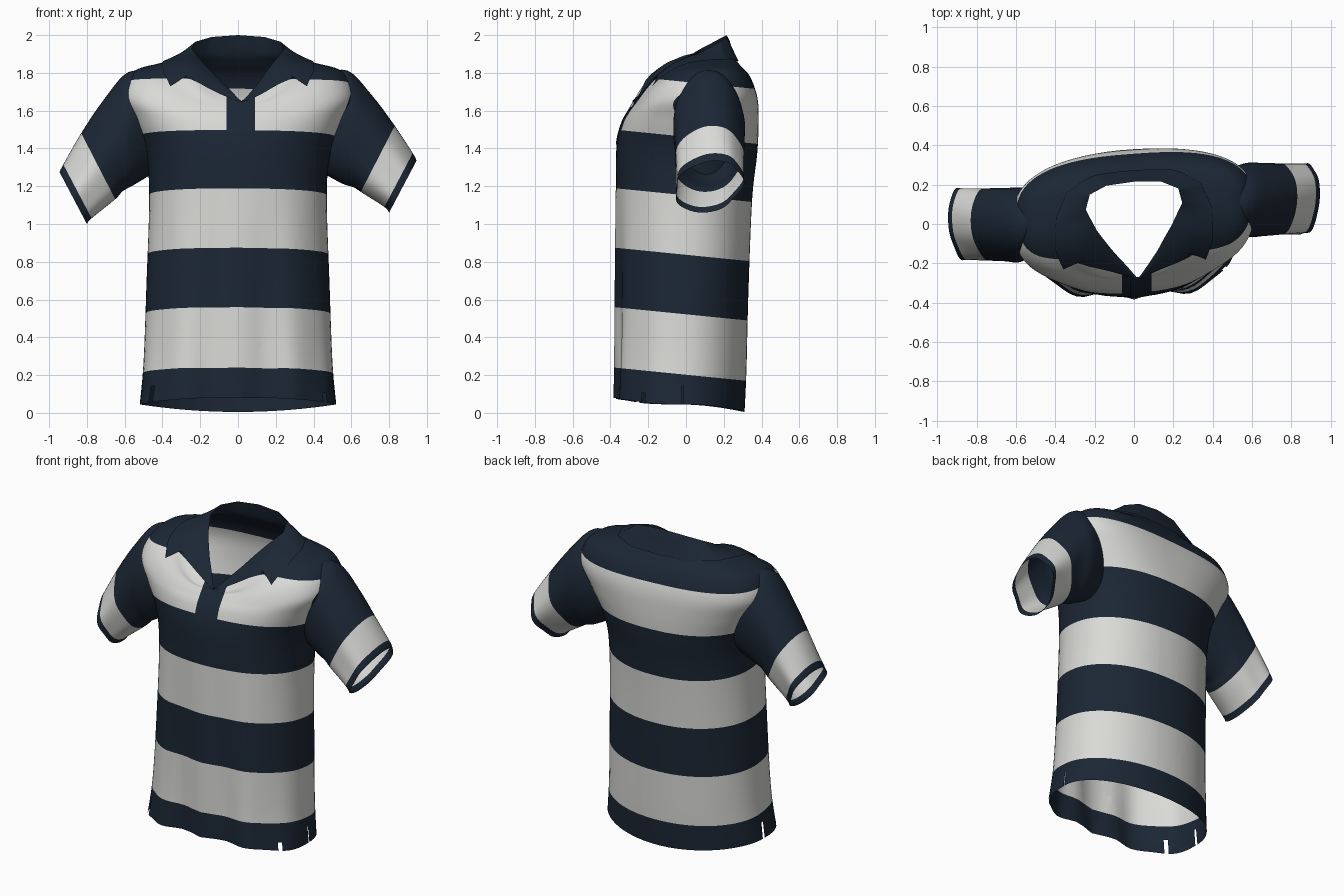
import bpy, bmesh, math
from mathutils import Vector
from mathutils.bvhtree import BVHTree

cube = bpy.data.objects.get("Cube")
if cube:
    bpy.data.objects.remove(cube, do_unlink=True)


def make_material(name, rgb):
    m = bpy.data.materials.new(name)
    m.use_nodes = True
    m.diffuse_color = (*rgb, 1)
    bsdf = m.node_tree.nodes["Principled BSDF"]
    bsdf.inputs["Base Color"].default_value = (*rgb, 1)
    bsdf.inputs["Roughness"].default_value = 0.9
    return m


NAVY, WHITE = 0, 1
MATERIALS = [make_material("navy cloth", (0.011, 0.020, 0.035)),
             make_material("off white cloth", (0.70, 0.70, 0.68))]


def smooth_rows(keys, steps):
    """Catmull-Rom loft between key rows of points."""
    out = []
    last = len(keys) - 1
    for k in range(last):
        a, b, c, d = (keys[max(k - 1, 0)], keys[k], keys[k + 1], keys[min(k + 2, last)])
        for i in range(steps):
            t = i / steps
            out.append([(2 * q + (r - p) * t + (2 * p - 5 * q + 4 * r - s) * t * t
                         + (3 * q - p - 3 * r + s) * t ** 3) / 2
                        for p, q, r, s in zip(a, b, c, d)])
    return out + [list(keys[-1])]


def grid_faces(rows, cols, closed):
    return [(i * cols + j, i * cols + (j + 1) % cols,
             (i + 1) * cols + (j + 1) % cols, (i + 1) * cols + j)
            for i in range(rows - 1) for j in range(cols if closed else cols - 1)]


def add_sheet(name, rows, closed=True, colour=lambda row: NAVY):
    cols = len(rows[0])
    mesh = bpy.data.meshes.new(name)
    mesh.from_pydata([p for r in rows for p in r], [], grid_faces(len(rows), cols, closed))
    per_row = cols if closed else cols - 1
    for m in MATERIALS:
        mesh.materials.append(m)
    for f in mesh.polygons:
        f.material_index = colour(f.index // per_row)
        f.use_smooth = True
    obj = bpy.data.objects.new(name, mesh)
    bpy.context.collection.objects.link(obj)
    return obj


def along(table, angle):
    """Linear lookup of a point in a table keyed by degrees."""
    for (a, p), (b, q) in zip(table, table[1:]):
        if angle <= b:
            return Vector(p).lerp(Vector(q), (angle - a) / (b - a))
    return Vector(table[-1][1])


def mirrored(table, angle):
    """Half table used for both halves of a loop; the front point sits to one side."""
    p = along(table, angle if angle <= 90 else 180 - angle)
    if angle > 90:
        p.x = -p.x
    p.x += .02 * max(0, -math.sin(math.radians(angle))) ** 4
    return p


def twist(p):
    """The shirt is turned a little, most of all at the shoulders."""
    p.y += p.x * (.03 + .04 * min(1, max(0, (p.z - 1.15) / .45)))
    return p


# Column angles: front centre, left side, back, right side; narrow pair at each side slit
SLIT_ANGLE = {0: .15, 180: .6}
ANGLES = []
for deg in range(-90, 270, 5):
    gap = SLIT_ANGLE.get(deg)
    ANGLES += [deg - gap, deg + gap] if gap else [deg]

# Body rings: half width, side y, front y, back y, side z, front z, back z,
# front and back squareness (1 is an ellipse, less is boxier)
RINGS = [
    (.52, -.03, -.365, .310, .045, .08, .005, .68, 1),
    (.50, -.03, -.365, .320, .27, .30, .23, .78, .97),
    (.485, -.02, -.368, .330, .67, .70, .63, .86, .95),
    (.47, 0, -.370, .350, 1.17, 1.20, 1.13, .88, .92),
    (.495, .02, -.365, .375, 1.39, 1.42, 1.37, .85, .88),
    (.56, .04, -.335, .380, 1.55, 1.54, 1.54, .78, .8),
    (.615, .06, -.300, .370, 1.68, 1.60, 1.67, .75, .76),
    (.555, .09, -.285, .330, 1.805, 1.62, 1.78, .75, .75),
    (.42, .10, -.275, .272, 1.85, 1.632, 1.85, .75, .75),
    (.29, .10, -.272, .238, 1.88, 1.638, 1.90, .75, .75),
]
# Collar fold line around the neck opening
FOLD = [(-90, (0, -.28, 1.645)), (-60, (.11, -.14, 1.765)), (-30, (.19, -.02, 1.86)),
        (0, (.245, .09, 1.925)), (30, (.225, .165, 1.965)), (60, (.14, .205, 1.99)),
        (90, (0, .215, 2.0))]
# Lower edge of the collar leaf
LEAF = [(-90, (0, -.29, 1.64)), (-75, (.09, -.26, 1.69)), (-50, (.29, -.17, 1.77)),
        (-35, (.36, -.19, 1.715)), (-20, (.395, -.1, 1.79)), (0, (.39, .06, 1.84)),
        (30, (.34, .18, 1.85)), (60, (.2, .26, 1.86)), (90, (0, .28, 1.865))]


def body_ring(hw, ys, yf, yb, zs, zf, zb, front_power, back_power):
    ring = []
    for deg in ANGLES:
        c, s = math.cos(math.radians(deg)), math.sin(math.radians(deg))
        y_end, z_end, power = (yb, zb, back_power) if s > 0 else (yf, zf, front_power)
        x = math.copysign(hw * abs(c) ** power, c)
        y = ys + (y_end - ys) * abs(s) ** power
        z = zs + (z_end - zs) * s * s
        ring.append(twist(Vector((x, y, z))))
    return ring


fold = [twist(mirrored(FOLD, d)) for d in ANGLES]
body_rows = smooth_rows([body_ring(*r) for r in RINGS] + [fold], 6)

# Soft drape in the lower front
for row in body_rows:
    for p, deg in zip(row, ANGLES):
        front = max(0, -math.sin(math.radians(deg)))
        p.y -= .02 * front * max(0, 1.3 - p.z) / 1.3 * math.cos(math.tau * p.x / .29)

body = add_sheet("shirt_body", body_rows)
surface = BVHTree.FromPolygons([p for r in body_rows for p in r],
                               grid_faces(len(body_rows), len(ANGLES), True))

# Stripes: cut the body along tilted planes, then colour by height
STRIPES = [.24, .56, .875, 1.19, 1.5, 1.79]
SLIT_TOP = .18
SEAM_SLOPE, SEAM_X = .36, -.01
PLACKET = (-.06, .09)


def stripe_height(p):
    return p.z + .1 * (p.y + .38)


bm = bmesh.new()
bm.from_mesh(body.data)


def cut(point, normal):
    bmesh.ops.bisect_plane(bm, geom=bm.verts[:] + bm.edges[:] + bm.faces[:],
                           plane_co=point, plane_no=normal, dist=1e-5)


for h in STRIPES + [SLIT_TOP]:
    cut((0, -.38, h), (0, .1, 1))
for side in (-1, 1):
    cut((side * SEAM_X, 0, 0), (side, 0, -SEAM_SLOPE))
for x in PLACKET:
    cut((x, 0, 0), (1, 0, 0))
slits = []
for f in bm.faces:
    c = f.calc_center_median()
    h = stripe_height(c)
    band = sum(h > s for s in STRIPES)
    past_seam = abs(c.x) > SEAM_X + SEAM_SLOPE * c.z
    on_placket = c.y < 0 and PLACKET[0] < c.x < PLACKET[1]
    plain = band == 5 and (past_seam or on_placket)
    f.material_index = WHITE if band % 2 and not plain else NAVY
    f.smooth = True
    depths = [v.co.y for v in f.verts]
    if h < SLIT_TOP and abs(c.x) > .45 and max(depths) - min(depths) < .021:
        slits.append(f)
bmesh.ops.delete(bm, geom=slits, context="FACES")
bm.to_mesh(body.data)
bm.free()


# Collar leaf folded over the body
def rest_on_body(p, gap, always=False):
    loc, normal, _, _ = surface.find_nearest(p)
    return loc + normal * gap if always or (p - loc).dot(normal) < gap else p


edge = [rest_on_body(twist(mirrored(LEAF, d)), .008, True) for d in ANGLES]
leaf_rows = [edge]
for t in (.8, .6, .4, .2):
    leaf_rows.append([rest_on_body(a.lerp(b, t), .009) for a, b in zip(fold, edge)])
leaf_rows.append(fold)
add_sheet("collar", leaf_rows)

# Button placket: thin overlapping plate following the chest
placket_rows = []
for i in range(13):
    row = []
    for j in range(9):
        x = -.02 + .11 * j / 8
        top = 1.62 + max(0, x - .02) * .9
        z = 1.42 + (top - 1.42) * i / 12
        hit = surface.ray_cast(Vector((x, -2, z)), Vector((0, 1, 0)))[0]
        y = hit.y if hit and hit.y < -.1 else -.27
        row.append(Vector((x, y - .006, z)))
    placket_rows.append(row)
add_sheet("placket", placket_rows, closed=False)

# Sleeves: top x, top z, bottom x, bottom z, half depth, lean of the top to the back
SLEEVE = [
    (.44, 1.79, .43, 1.28, .14, 0),
    (.58, 1.812, .55, 1.215, .187, 0),
    (.71, 1.68, .61, 1.195, .185, .01),
    (.83, 1.52, .65, 1.17, .18, .02),
    (.925, 1.375, .775, 1.09, .175, .035),
    (.945, 1.335, .80, 1.06, .175, .035),
]


def sleeve(name, side):
    keys = []
    for k, (tx, tz, bx, bz, depth, lean) in enumerate(SLEEVE):
        yc = .12 if side > 0 else (.04 if k == 0 else 0)
        drop = .06 * min(k / 4, 1) ** 1.5 if side < 0 else 0
        top = Vector((tx * side, yc + lean, tz - drop))
        bottom = Vector((bx * side, yc - lean, bz - drop))
        ring = []
        for j in range(48):
            a = math.tau * j / 48
            ripple = 1 + .013 * k * math.cos(5 * a + 1)
            p = (top + bottom) / 2 + (top - bottom) / 2 * math.cos(a)
            p.y -= side * depth * math.sin(a) * ripple
            ring.append(p)
        keys.append(ring)
    steps = 5
    add_sheet(name, smooth_rows(keys, steps),
              colour=lambda row: WHITE if row // steps == 3 else NAVY)


sleeve("left_sleeve", 1)
sleeve("right_sleeve", -1)
